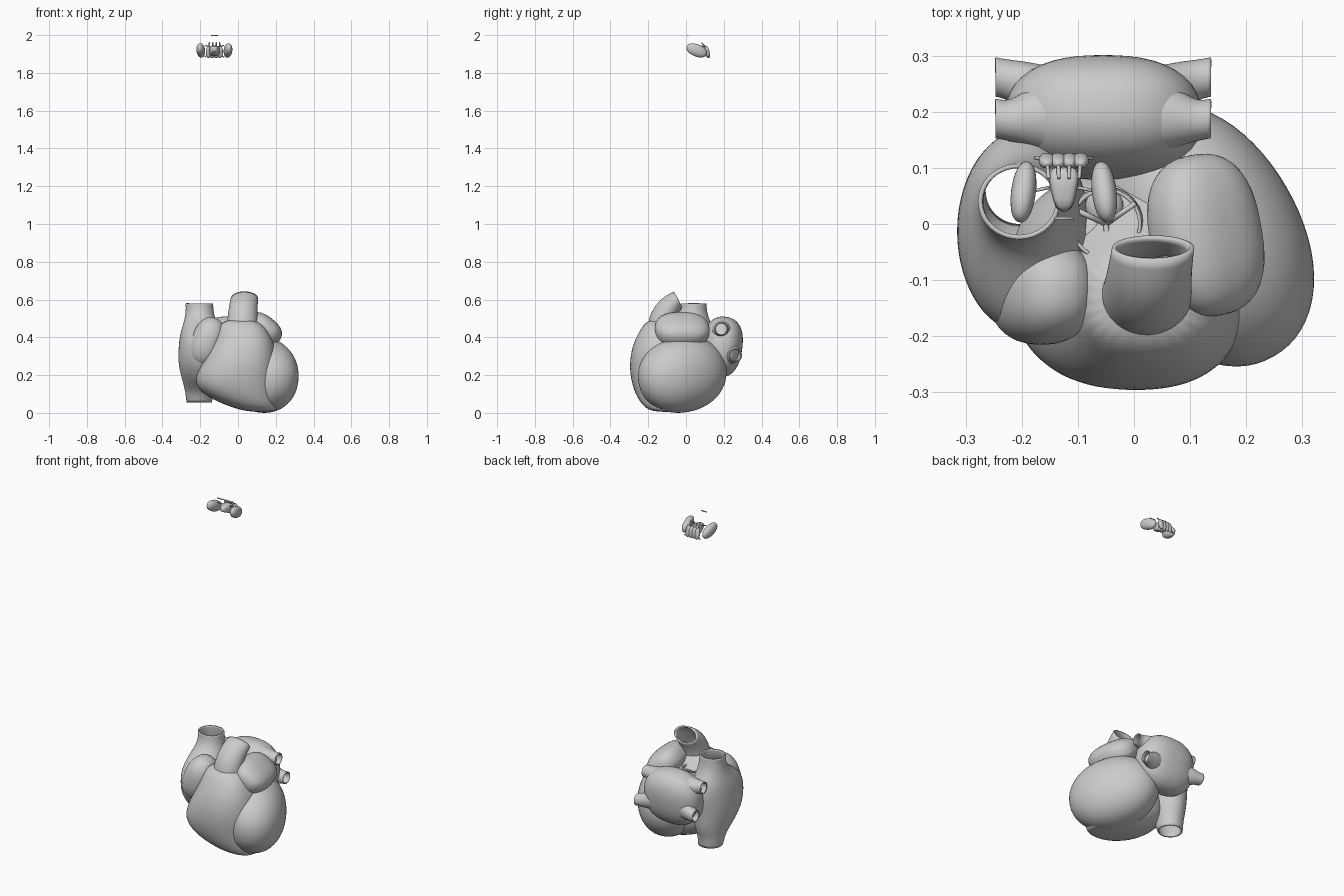
import bpy, bmesh, math
from mathutils import Vector, Euler

if "Cube" in bpy.data.objects:
    bpy.data.objects.remove(bpy.data.objects["Cube"])


def finish(name, bm, subsurf=0, wall=0.0):
    bmesh.ops.recalc_face_normals(bm, faces=bm.faces)
    mesh = bpy.data.meshes.new(name)
    bm.to_mesh(mesh)
    bm.free()
    mesh.shade_smooth()
    ob = bpy.data.objects.new(name, mesh)
    bpy.context.collection.objects.link(ob)
    if subsurf:
        m = ob.modifiers.new("smooth", 'SUBSURF')
        m.levels = m.render_levels = subsurf
    if wall:
        m = ob.modifiers.new("wall", 'SOLIDIFY')
        m.thickness = wall
        m.offset = -1
    return ob


def spow(v, e):
    return math.copysign(abs(v) ** e, v)


def loft(name, rings, n=24, power=2.0, caps=False, subsurf=2, wall=0.0):
    """Skin rings given as (centre, rx, ry, normal)."""
    bm = bmesh.new()
    rows = []
    for c, rx, ry, nrm in rings:
        q = Vector((0, 0, 1)).rotation_difference(Vector(nrm))
        row = []
        for i in range(n):
            a = 2 * math.pi * i / n
            p = Vector((rx * spow(math.cos(a), 2 / power),
                        ry * spow(math.sin(a), 2 / power), 0))
            row.append(bm.verts.new(Vector(c) + q @ p))
        rows.append(row)
    for r0, r1 in zip(rows, rows[1:]):
        for i in range(n):
            j = (i + 1) % n
            bm.faces.new((r0[i], r0[j], r1[j], r1[i]))
    if caps:
        bm.faces.new(rows[0][::-1])
        bm.faces.new(rows[-1])
    return finish(name, bm, subsurf, wall)


def blob(name, c, r, rot=(0, 0, 0), power=2.0, seg=48):
    """Ellipsoid, squarer when power is above 2; rot in degrees."""
    bm = bmesh.new()
    bmesh.ops.create_uvsphere(bm, u_segments=seg, v_segments=seg // 2, radius=1)
    m = Euler([math.radians(d) for d in rot]).to_matrix()
    for v in bm.verts:
        k = sum(abs(t) ** power for t in v.co) ** (-1 / power)
        v.co = Vector(c) + m @ Vector([t * k * s for t, s in zip(v.co, r)])
    return finish(name, bm)


def rod(name, p, q, r):
    d = Vector(q) - Vector(p)
    return loft(name, [(p, r, r, d), (q, r, r, d)], n=10, caps=True, subsurf=0)


UP = (0, 0, 1)

# Left ventricle, an egg leaning towards the apex
blob("left_ventricle", (0.125, -0.02, 0.203), (0.17, 0.25, 0.2), (10, 0, 30), 2.1, 64)

# Right ventricle: z, x min, x max, y min, y max
rv = [(0.004, 0.06, 0.2, -0.17, -0.02), (0.03, -0.04, 0.21, -0.225, 0.05),
      (0.09, -0.18, 0.21, -0.265, 0.08), (0.16, -0.238, 0.21, -0.29, 0.1),
      (0.25, -0.205, 0.21, -0.302, 0.1), (0.35, -0.15, 0.2, -0.288, 0.08),
      (0.43, -0.11, 0.165, -0.25, -0.01), (0.5, -0.085, 0.105, -0.205, -0.065)]
loft("right_ventricle", [(((a + b) / 2, (c + d) / 2, z), (b - a) / 2, (d - c) / 2, UP)
                         for z, a, b, c, d in rv], power=2.4, caps=True)

# Right atrium with both great veins: z, centre x, centre y, radii
ra = [(0.055, -0.205, 0.06, 0.068, 0.068), (0.12, -0.205, 0.05, 0.076, 0.085),
      (0.17, -0.2, 0.02, 0.095, 0.135), (0.25, -0.2, -0.01, 0.117, 0.17),
      (0.33, -0.196, -0.015, 0.121, 0.185), (0.4, -0.196, -0.01, 0.115, 0.18),
      (0.45, -0.198, 0.01, 0.1, 0.14), (0.5, -0.202, 0.035, 0.08, 0.085),
      (0.55, -0.203, 0.04, 0.073, 0.07), (0.58, -0.205, 0.04, 0.074, 0.068)]
loft("right_atrium_and_veins", [((x, y, z), a, b, UP) for z, x, y, a, b in ra], wall=0.008)
blob("right_auricle", (-0.165, -0.12, 0.375), (0.085, 0.095, 0.135), (0, 20, 0), 2.3)

# Left atrium with four open vein stubs
blob("left_atrium", (-0.055, 0.19, 0.35), (0.175, 0.108, 0.16), (-8, 0, 0), 2.4)
for side, s in (("right", -1), ("left", 1)):
    for level, y, z, r in (("upper", 0.188, 0.445, 0.036), ("lower", 0.262, 0.305, 0.036)):
        x = lambda d: -0.055 + s * d
        loft(f"{side}_{level}_pulmonary_vein",
             [((x(0.06), 0.19, 0.36 + (z - 0.36) * 0.6), 0.085, 0.085, (s, 0, 0)),
              ((x(0.13), 0.195 + (y - 0.195) * 0.6, 0.36 + (z - 0.36) * 0.85), 0.055, 0.055, (s, 0, 0)),
              ((x(0.165), y - 0.005, z), 0.036, 0.036, (s, 0, 0)),
              ((x(0.192), y, z), r, r, (s, 0, 0))], n=16, wall=0.006)

# Left auricle draped over the left ventricle
blob("left_auricle", (0.128, -0.02, 0.44), (0.105, 0.145, 0.075), (0, 38, 10), 2.5)

# Pulmonary trunk, cut off facing backwards
loft("pulmonary_trunk", [((0.022, -0.13, 0.45), 0.084, 0.074, (0, 0.25, 1)),
                         ((0.024, -0.122, 0.5), 0.08, 0.074, (0, 0.4, 1)),
                         ((0.027, -0.09, 0.56), 0.076, 0.066, (0, 0.8, 0.8)),
                         ((0.034, -0.042, 0.602), 0.074, 0.047, (0, 0.88, 0.47))], wall=0.008)

# Aortic valve: short root, rim and three cusps
vx, vy, vz = -0.05, 0.0, 0.44
loft("aortic_root", [((vx, vy, z), r, r, UP) for z, r in
                     ((0.3, 0.06), (0.37, 0.068), (0.41, 0.068), (vz, 0.064))], wall=0.006)
for i in range(3):
    a = math.radians(35 + 120 * i)
    rod(f"valve_seam_{i}", (vx, vy, 0.415),
        (vx + 0.064 * math.cos(a), vy + 0.064 * math.sin(a), vz), 0.005)
    b = a + math.pi / 3
    blob(f"valve_cusp_{i}", (vx + 0.032 * math.cos(b), vy + 0.032 * math.sin(b), 0.385),
         (0.034, 0.034, 0.022), seg=24)

# Small separate cluster high above: two side lobes
cx = -0.125
for side, s in (("right", -1), ("left", 1)):
    blob(f"{side}_lobe", (cx + s * 0.072, 0.057, 1.919), (0.022, 0.057, 0.032),
         (-22, 0, s * 7), 2.2, 32)
    rod(f"{side}_whisker", (cx + s * 0.03, 0.115, 1.9), (cx + s * 0.052, 0.118, 1.882), 0.003)
    rod(f"{side}_link", (cx + s * 0.025, 0.065, 1.94), (cx + s * 0.05, 0.06, 1.945), 0.003)

# Central tongue narrowing to the front
loft("central_tongue", [((cx, 0.02, 1.928), 0.014, 0.012, (0, 1, -0.2)),
                        ((cx, 0.06, 1.922), 0.024, 0.024, (0, 1, -0.2)),
                        ((cx, 0.105, 1.912), 0.034, 0.034, (0, 1, -0.2))],
     n=16, power=4, caps=True, subsurf=1)

# Lobed back bar with prongs
for i in range(4):
    x = cx + (i - 1.5) * 0.02
    blob(f"back_bead_{i}", (x, 0.113, 1.91), (0.015, 0.012, 0.033), (12, 0, 0), 2.2, 20)
    rod(f"prong_{i}", (x, 0.112, 1.93), (x * 0.9 + cx * 0.1, 0.082, 1.96), 0.0035)

# Thin front rod at the very top
rod("top_rod", (cx - 0.018, 0.01, 1.997), (cx + 0.018, 0.01, 1.997), 0.003)
